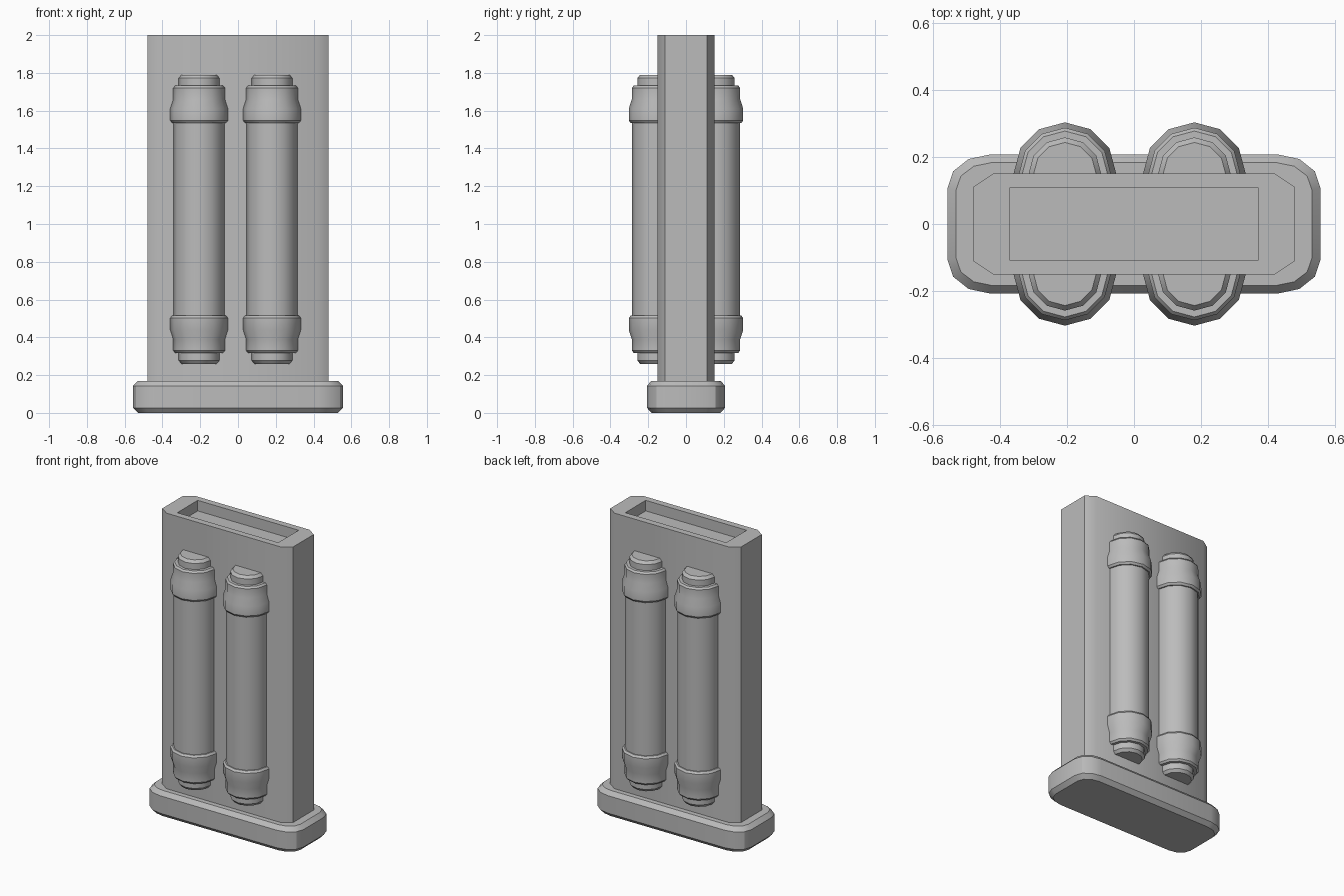
import bpy, bmesh
from math import sin, cos, pi, radians

default = bpy.data.objects.get("Cube")
if default:
    bpy.data.objects.remove(default, do_unlink=True)

GREY = (0.5, 0.5, 0.5, 1)
grey = bpy.data.materials.new("plain grey")
grey.use_nodes = True
grey.diffuse_color = GREY
grey.node_tree.nodes["Principled BSDF"].inputs["Base Color"].default_value = GREY


def loft(name, rings, smooth_angle):
    """Skin a stack of equal-count rings and cap both ends."""
    bm = bmesh.new()
    loops = [[bm.verts.new(p) for p in ring] for ring in rings]
    n = len(loops[0])
    for low, high in zip(loops, loops[1:]):
        for i in range(n):
            j = (i + 1) % n
            bm.faces.new((low[i], low[j], high[j], high[i]))
    bm.faces.new(loops[0][::-1])
    bm.faces.new(loops[-1])
    bmesh.ops.recalc_face_normals(bm, faces=bm.faces)
    mesh = bpy.data.meshes.new(name)
    bm.to_mesh(mesh)
    bm.free()
    mesh.materials.append(grey)
    obj = bpy.data.objects.new(name, mesh)
    bpy.context.collection.objects.link(obj)
    bpy.ops.object.select_all(action="DESELECT")
    obj.select_set(True)
    bpy.context.view_layer.objects.active = obj
    bpy.ops.object.shade_smooth_by_angle(angle=radians(smooth_angle))
    return obj


def slab_ring(hx, hy, cx, cy, segments, z):
    """Rectangle outline whose corners are elliptical arcs of size cx, cy."""
    ring = []
    for quarter, (sx, sy) in enumerate([(1, 1), (-1, 1), (-1, -1), (1, -1)]):
        for k in range(segments + 1):
            a = pi / 2 * (quarter + k / segments)
            ring.append((sx * (hx - cx) + cx * cos(a), sy * (hy - cy) + cy * sin(a), z))
    return ring


# Foot plate with bevelled rims
loft("base_plate", [slab_ring(hx, hy, cx, cy, 3, z) for hx, hy, cx, cy, z in (
    (0.53, 0.183, 0.105, 0.08, 0), (0.556, 0.207, 0.126, 0.1, 0.027),
    (0.556, 0.207, 0.126, 0.1, 0.143), (0.53, 0.183, 0.105, 0.08, 0.17))], 30)

# Tall body with chamfered corners and a shallow rectangular recess on top
body = loft("body", [slab_ring(0.48, 0.15, 0.06, 0.04, 1, z) for z in (0.15, 2)], 50)
bpy.ops.mesh.primitive_cube_add(size=1, location=(0, 0, 2))
cutter = bpy.context.object
cutter.name = "recess_cutter"
cutter.scale = (0.742, 0.214, 0.14)
cutter.hide_render = True
cutter.hide_set(True)
cutter.data.materials.append(grey)
cut = body.modifiers.new("recess", "BOOLEAN")
cut.object = cutter
cut.solver = "EXACT"
bpy.context.view_layer.objects.active = body
bpy.ops.object.modifier_apply(modifier=cut.name)
bpy.data.objects.remove(cutter, do_unlink=True)

# Half-sunk columns, two on each face; the profile mirrors about mid height
MID = 1.025
lower = [(0.093, 0.26), (0.108, 0.278), (0.108, 0.318), (0.127, 0.318), (0.137, 0.33),
         (0.137, 0.39), (0.153, 0.44), (0.153, 0.502), (0.143, 0.515), (0.135, 0.515)]
profile = lower + [(r, 2 * MID - z) for r, z in reversed(lower)]
for face, y in (("front", -0.15), ("back", 0.15)):
    for side, x in (("right", -0.206), ("left", 0.18)):
        rings = [[(x + r * cos(k * pi / 6), y + r * sin(k * pi / 6), z) for k in range(12)]
                 for r, z in profile]
        loft(f"{face}_{side}_column", rings, 32)
